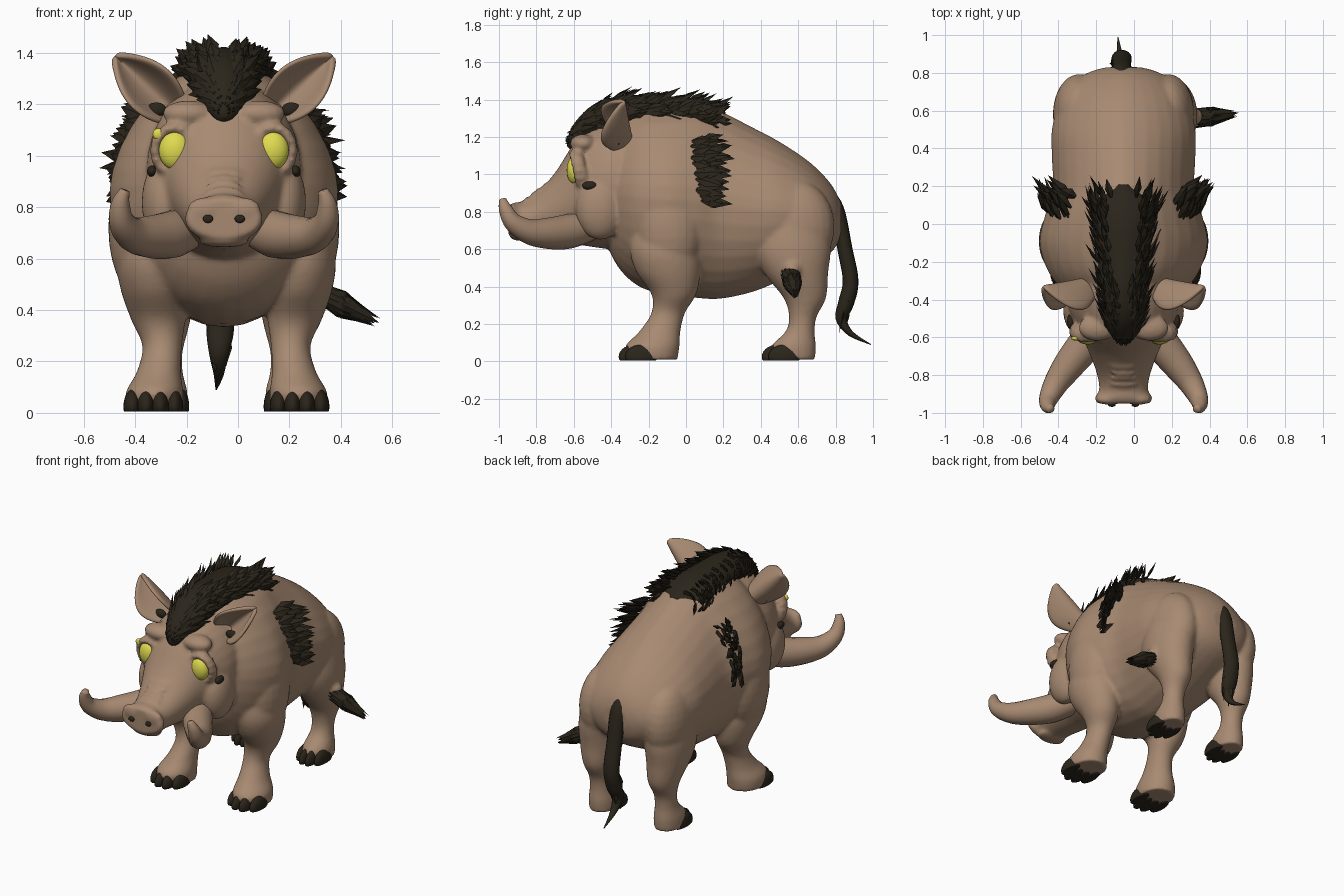
import bpy, bmesh, random
from math import sin, cos, pi, radians
from mathutils import Vector, Matrix
from mathutils.bvhtree import BVHTree

random.seed(4)
CENTRE_X = -0.055
if "Cube" in bpy.data.objects:
    bpy.data.objects.remove(bpy.data.objects["Cube"], do_unlink=True)


def material(name, r, g, b):
    m = bpy.data.materials.new(name)
    m.use_nodes = True
    m.diffuse_color = (r, g, b, 1)
    bsdf = next(n for n in m.node_tree.nodes if n.type == 'BSDF_PRINCIPLED')
    bsdf.inputs["Base Color"].default_value = (r, g, b, 1)
    bsdf.inputs["Roughness"].default_value = 0.8
    return m


SKIN = material("tan_skin", 0.39, 0.255, 0.168)
DARK = material("dark_bristle", 0.024, 0.019, 0.011)
YELLOW = material("yellow_eye", 0.75, 0.71, 0.08)


def finish(name, bm, mat, smooth=True):
    bmesh.ops.recalc_face_normals(bm, faces=bm.faces[:])
    mesh = bpy.data.meshes.new(name)
    for f in bm.faces:
        f.smooth = smooth
    bm.to_mesh(mesh)
    bm.free()
    mesh.materials.append(mat)
    obj = bpy.data.objects.new(name, mesh)
    obj.location.x = CENTRE_X
    bpy.context.collection.objects.link(obj)
    return obj


def spline(rows, steps=5):
    """Smooth interpolation through rows of numbers."""
    out = []
    for i in range(len(rows) - 1):
        a, b, c, d = (rows[max(0, min(len(rows) - 1, i + k))] for k in (-1, 0, 1, 2))
        for s in range(steps):
            t = s / steps
            out.append([q + 0.5 * t * (r - p + t * (2*p - 5*q + 4*r - e + t * (3*(q - r) + e - p)))
                        for p, q, r, e in zip(a, b, c, d)])
    return out + [list(rows[-1])]


def loft(bm, rings):
    rings = [[bm.verts.new(p) for p in ring] for ring in rings]
    n = len(rings[0])
    for a, b in zip(rings, rings[1:]):
        for i in range(n):
            bm.faces.new((a[i], a[(i + 1) % n], b[(i + 1) % n], b[i]))
    bm.faces.new(rings[0])
    bm.faces.new(rings[-1])


def oval(centre, u, v, peak=1.0, n=32):
    pts = []
    for i in range(n):
        c, s = cos(2 * pi * i / n), sin(2 * pi * i / n)
        if s > 0:
            c, s = (abs(c) ** peak) * (1 if c > 0 else -1), s ** peak
        pts.append(Vector(centre) + Vector(u) * c + Vector(v) * s)
    return pts


def trunk(bm, rows, peak=1.0):
    """Rows of y, bottom, top, half width."""
    loft(bm, [oval((0, y, (lo + hi) / 2), (w, 0, 0), (0, 0, (hi - lo) / 2), peak)
              for y, lo, hi, w in spline(rows)])


def leg(bm, rows, side):
    """Rows of z, y, x, x radius, y radius."""
    loft(bm, [oval((side * x + .01, y, z), (rx, 0, 0), (0, ry, 0)) for z, y, x, rx, ry in spline(rows)])


def tube(bm, rows, side=1, wide=1):
    """Rows of x, y, z, radius."""
    pts = spline(rows)
    rings = []
    for i, (x, y, z, r) in enumerate(pts):
        t = Vector(pts[min(i + 1, len(pts) - 1)][:3]) - Vector(pts[max(i - 1, 0)][:3])
        u = t.cross(Vector((1, 0.01, 0))).normalized()
        v = t.cross(u).normalized()
        r = max(r, 0.002)
        rings.append([Vector((side * p.x, p.y, p.z)) for p in oval((x, y, z), u * r, v * r * wide, n=16)])
    loft(bm, rings)


def blob(bm, pos, size, floor=None):
    m = Matrix.Translation(pos) @ Matrix.Diagonal((*size, 1))
    made = bmesh.ops.create_uvsphere(bm, u_segments=24, v_segments=14, radius=1, matrix=m)
    if floor is not None:
        for v in made['verts']:
            v.co.z = max(v.co.z, floor)


def jitter(amount):
    return Vector([random.uniform(-amount, amount) for _ in range(3)])


def spike(bm, base, direction, normal, length, width):
    """One flat-faced pointed bristle blade."""
    d = direction.normalized()
    u = d.cross(normal).normalized() * width
    w = d.cross(u).normalized() * width * 0.35
    mid = base + d * length * 0.4
    root, tip = bm.verts.new(base - d * 0.02), bm.verts.new(base + d * length)
    ring = [bm.verts.new(mid + k) for k in (u, w, -u, -w)]
    for i in range(4):
        bm.faces.new((root, ring[i], ring[i - 1]))
        bm.faces.new((tip, ring[i - 1], ring[i]))


# Body, head and legs fused into one skin
bm = bmesh.new()
trunk(bm, [(-.43, .64, 1.16, .18), (-.36, .5, 1.28, .31), (-.25, .4, 1.355, .4), (-.1, .355, 1.375, .445),
           (.05, .34, 1.375, .415), (.18, .335, 1.34, .375), (.35, .37, 1.255, .38), (.5, .43, 1.175, .38),
           (.65, .5, 1.075, .34), (.75, .56, .98, .265), (.805, .62, .9, .18), (.83, .69, .83, .09)], 1.18)
trunk(bm, [(-.25, .6, 1.31, .29), (-.4, .6, 1.29, .3), (-.52, .615, 1.25, .265), (-.61, .63, 1.15, .215),
           (-.7, .64, 1.01, .175), (-.8, .65, .9, .14), (-.88, .655, .855, .13), (-.92, .66, .85, .155),
           (-.95, .68, .83, .14)])
for side in (-1, 1):
    leg(bm, [(.01, -.17, .28, .11, .125), (.08, -.18, .28, .112, .145), (.16, -.14, .263, .086, .11),
             (.26, -.095, .25, .077, .09), (.36, -.065, .265, .105, .12), (.48, -.095, .28, .132, .172),
             (.6, -.115, .285, .14, .185), (.75, -.1, .27, .12, .18)], side)
    leg(bm, [(.01, .58, .24, .085, .11), (.08, .575, .24, .088, .12), (.16, .61, .24, .07, .078),
             (.24, .625, .24, .07, .074), (.34, .635, .24, .095, .114), (.47, .59, .245, .125, .17),
             (.6, .57, .24, .14, .205), (.75, .57, .2, .16, .2)], side)
    blob(bm, (side * .325, -.09, .72), (.125, .18, .27))     # shoulder
    blob(bm, (side * .235, .58, .72), (.14, .215, .25))      # thigh
    blob(bm, (side * .23, -.46, .82), (.09, .13, .17))       # cheek
    blob(bm, (side * .14, -.55, 1.165), (.1, .07, .05))      # brow
    for k in range(16):                                      # eyelids
        a = k * pi / 8
        blob(bm, (side * (.192 + .075 * cos(a)), -.57 - .02 * sin(a), 1.02 + .09 * sin(a)), (.023, .04, .023))
    blob(bm, (side * .075, -.93, .79), (.07, .028, .05))     # nostril rim
blob(bm, (.33, .57, .49), (.09, .06, .06))                   # stump on one thigh
blob(bm, (0, -.88, .665), (.1, .06, .02))                    # lower lip
for i in range(4):                                           # snout wrinkles
    blob(bm, (0, -.76 - .03 * i, .935 - .023 * i), (.07, .01, .016))
skin = finish("boar_skin", bm, SKIN)
remesh = skin.modifiers.new("fuse", 'REMESH')
remesh.mode, remesh.voxel_size, remesh.use_smooth_shade = 'VOXEL', 0.012, True
blend = skin.modifiers.new("blend", 'SMOOTH')
blend.factor, blend.iterations = 0.5, 6
surface = BVHTree.FromObject(skin, bpy.context.evaluated_depsgraph_get())


def on_flank(side, y, z):
    """Point and normal of the skin, seen from one side."""
    return surface.ray_cast(Vector((side, y, z)), Vector((-side, 0, 0)))[:2]


for side, label in ((-1, "right"), (1, "left")):
    # Tusk
    bm = bmesh.new()
    tube(bm, [(.12, -.5, .73, .08), (.2, -.63, .695, .092), (.285, -.74, .685, .083), (.355, -.84, .695, .067),
              (.398, -.925, .745, .05), (.402, -.965, .815, .036), (.385, -.98, .865, .02)], side)
    finish(label + "_tusk", bm, SKIN)

    # Cupped ear
    bm = bmesh.new()
    root, tip, across = Vector((.19, 0, 1.17)), Vector((.425, 0, 1.39)), Vector((.68, 0, -.73))
    grid = []
    for i in range(13):
        t = i / 12
        w = .1 * sin(pi * (.18 + .81 * t)) ** .8
        row = []
        for j in range(9):
            s = j / 4 - 1
            p = root.lerp(tip, t) + across * (w * s)
            p.y = -.29 - 1.5 * w * s * s - .045 * t
            row.append(bm.verts.new((side * p.x, p.y, p.z)))
        grid.append(row)
    for a, b in zip(grid, grid[1:]):
        for j in range(8):
            bm.faces.new((a[j], a[j + 1], b[j + 1], b[j]))
    ear = finish(label + "_ear", bm, SKIN)
    thick = ear.modifiers.new("thickness", 'SOLIDIFY')
    thick.thickness, thick.offset = 0.025, 0
    ear.modifiers.new("round", 'SUBSURF').levels = 1

    # Eye
    bm = bmesh.new()
    blob(bm, (side * .19, -.593, 1.022), (.063, .045, .076))
    finish(label + "_eye", bm, YELLOW)

    # Dark markings and nostril
    bm = bmesh.new()
    blob(bm, (side * .262, -.365, 1.18), (.038, .02, .028))
    blob(bm, (side * .062, -.958, .755), (.02, .01, .016))
    blob(bm, on_flank(side, -.515, .94)[0], (.02, .04, .023))
    finish(label + "_face_markings", bm, DARK)

    # Hooves
    for part, y, x, spread in (("front", -.275, .285, .068), ("hind", .49, .24, .056)):
        bm = bmesh.new()
        for k in (-1.2, -.4, .4, 1.2):
            blob(bm, (side * x + .01 + k * spread, y + .035 * (abs(k) > 1), .025),
                 (spread * .5, .085, .065), floor=0.005)
        finish(f"{label}_{part}_hoof", bm, DARK)

    # Shoulder bristles, wider towards the top
    bm = bmesh.new()
    for i in range(12):
        z = .86 + .029 * i
        for j in range(2 + i // 4):
            start = .075 - .05 * i / 11
            hit, normal = on_flank(side, start + .036 * j + random.uniform(-.012, .012), z)
            lift = Vector((side * (.3 + .22 * j), .8, (z - 1.04) * 1.2)) + jitter(.2)
            spike(bm, hit, lift, normal, random.uniform(.1, .18), .034)
    finish(label + "_shoulder_bristles", bm, DARK, False)

# Yellow fleck beside one eye
bm = bmesh.new()
blob(bm, (-.255, -.605, 1.085), (.022, .012, .022))
finish("eye_fleck", bm, YELLOW)

# Mane crest with blades along both edges
mane_rows = [(-.635, 1.15, 1.19, .012), (-.6, 1.13, 1.27, .06), (-.5, 1.18, 1.37, .1), (-.35, 1.21, 1.42, .12),
             (-.15, 1.22, 1.42, .14), (0, 1.21, 1.41, .158), (.1, 1.19, 1.385, .165), (.21, 1.28, 1.335, .03)]
bm = bmesh.new()
trunk(bm, mane_rows, 1.15)
finish("mane_crest", bm, DARK)
bm = bmesh.new()
for y, lo, hi, w in spline(mane_rows, 3)[1:-2]:
    top = 80 if y < -.3 else 60
    for deg in range(-12, top, 16):
        a = radians(deg + random.uniform(-6, 6))
        for side in (-1, 1):
            normal = Vector((side * cos(a), 0, sin(a)))
            base = Vector((side * w * cos(a) * .95, y, (lo + hi) / 2 + (hi - lo) * .46 * sin(a)))
            flow = normal * .36 + Vector((0, .8, .12)) + jitter(.16)
            spike(bm, base, flow, normal, random.uniform(.09, .15), .026)
finish("mane_blades", bm, DARK, False)

# Tuft on one thigh
bm = bmesh.new()
for i in range(14):
    a = 2 * pi * i / 14
    base = Vector((.385, .56 + .05 * cos(a), .46 + .048 * sin(a)))
    aim = Vector((.605, .585 + .015 * cos(a), .35 + .02 * sin(a))) - base
    spike(bm, base, aim, Vector((0, cos(a), sin(a))), aim.length * random.uniform(.75, 1.03), .038)
finish("thigh_tuft", bm, DARK, False)

# Tail with ragged end
bm = bmesh.new()
tube(bm, [(-.01, .755, .93, .01), (-.01, .805, .82, .038), (-.01, .85, .6, .04), (-.01, .88, .43, .042),
          (-.015, .855, .31, .042), (-.02, .83, .23, .03), (-.02, .88, .15, .016), (-.03, .99, .09, .002)], wide=1.25)
finish("tail", bm, DARK)
bm = bmesh.new()
for i in range(14):
    base = Vector((-.015 + random.uniform(-.04, .04), .87 + random.uniform(-.03, .02), .46 - .014 * i))
    spike(bm, base, Vector((random.uniform(-.12, .12), -.2, -1)), Vector((0, 1, 0)), .13, .02)
finish("tail_bristles", bm, DARK, False)
